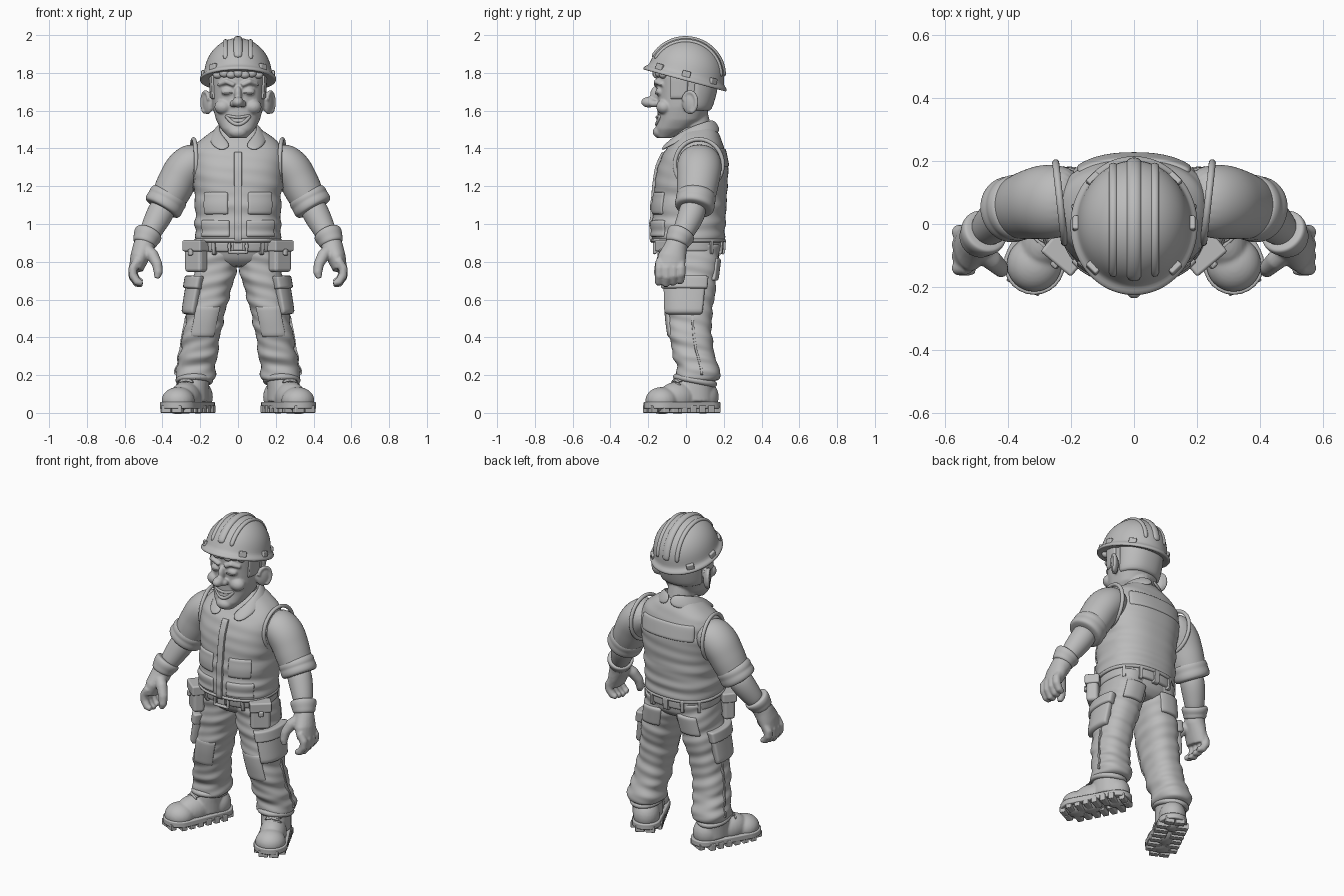
import bpy, bmesh
from math import sin, cos, pi, radians, sqrt, copysign
from mathutils import Vector, Matrix

if "Cube" in bpy.data.objects:
    bpy.data.objects.remove(bpy.data.objects["Cube"])

grey = bpy.data.materials.new("clay grey")
grey.use_nodes = True
grey.diffuse_color = (0.5, 0.5, 0.5, 1)
grey.node_tree.nodes["Principled BSDF"].inputs["Base Color"].default_value = (0.5, 0.5, 0.5, 1)


def make(name, bm, subd=0, voxel=0, solid=0, bevel=0, mirror=False, recalc=True):
    if recalc:
        bmesh.ops.recalc_face_normals(bm, faces=bm.faces[:])
    for f in bm.faces:
        f.smooth = True
    me = bpy.data.meshes.new(name)
    bm.to_mesh(me)
    bm.free()
    me.materials.append(grey)
    ob = bpy.data.objects.new(name, me)
    bpy.context.collection.objects.link(ob)
    if voxel:
        m = ob.modifiers.new("merge", "REMESH")
        m.mode, m.voxel_size, m.use_smooth_shade = "VOXEL", voxel, True
        m = ob.modifiers.new("soften", "SMOOTH")
        m.factor, m.iterations = 0.5, 5
    if solid:
        m = ob.modifiers.new("thickness", "SOLIDIFY")
        m.thickness, m.offset = solid, 0
    if bevel:
        m = ob.modifiers.new("round", "BEVEL")
        m.width, m.segments, m.harden_normals = bevel, 3, True
    if subd:
        ob.modifiers.new("smooth", "SUBSURF").levels = subd
        ob.modifiers["smooth"].render_levels = subd
    if mirror:
        ob.modifiers.new("mirror", "MIRROR").use_clip = False
    return ob


def skin(bm, rings, cap=True, closed=False):
    n = len(rings[0])
    vs = [[bm.verts.new(p) for p in r] for r in rings]
    pairs = list(zip(vs, vs[1:])) + ([(vs[-1], vs[0])] if closed else [])
    for a, b in pairs:
        for i in range(n):
            j = (i + 1) % n
            bm.faces.new((a[i], a[j], b[j], b[i]))
    if cap and not closed:
        bm.faces.new(vs[0][::-1])
        bm.faces.new(vs[-1])


def tube(bm, pts, n=16, closed=False, ref=(0, 1, 0)):
    # Points are x, y, z, side radius and optional radius along ref
    c = [Vector(p[:3]) for p in pts]
    rings = []
    for k, p in enumerate(pts):
        last = len(pts) - 1
        if closed:
            t = c[(k + 1) % len(c)] - c[k - 1]
        else:
            t = c[min(k + 1, last)] - c[max(k - 1, 0)]
        t.normalize()
        u = Vector(ref)
        u = (u - t * u.dot(t)).normalized()
        v = t.cross(u)
        rings.append([c[k] + v * p[3] * cos(2 * pi * i / n) + u * p[-1] * sin(2 * pi * i / n) for i in range(n)])
    skin(bm, rings, closed=closed)


def blob(bm, c, r, turn=0):
    m = Matrix.Translation(c) @ Matrix.Rotation(turn, 4, "Z") @ Matrix.Diagonal((*r, 1))
    bmesh.ops.create_uvsphere(bm, u_segments=24, v_segments=14, radius=1, matrix=m)


def box(bm, c, size, turn=0):
    m = Matrix.Translation(c) @ Matrix.Rotation(turn, 4, "Z") @ Matrix.Diagonal((*size, 1))
    bmesh.ops.create_cube(bm, size=1, matrix=m)


def surf(prof, a, z, lift=0, p=2.4):
    # Point on a body whose rows are z, centre x, radius x, centre y, radius y
    k = 0
    while k < len(prof) - 2 and z > prof[k + 1][0]:
        k += 1
    f = (z - prof[k][0]) / (prof[k + 1][0] - prof[k][0])
    xc, rx, yc, ry = [s + (e - s) * f for s, e in zip(prof[k][1:], prof[k + 1][1:])]
    bend = lambda v: copysign(abs(v) ** (2 / p), v)
    return Vector((xc + (rx + lift) * bend(cos(a)), yc + (ry + lift) * bend(sin(a)), z))


def loft(bm, prof, fold=0, n=40):
    z0, z1 = prof[0][0], prof[-1][0]
    rows = int((z1 - z0) / 0.016)
    rings = []
    for r in range(rows + 1):
        z = z0 + (z1 - z0) * r / rows
        rings.append([surf(prof, a, z, fold * sin(2 * a + 70 * z) * sin(a + 23 * z))
                      for a in (2 * pi * i / n for i in range(n))])
    skin(bm, rings)


def panel(name, prof, a0, a1, z0, z1, lift, mirror=False, nu=14, nv=6):
    bm = bmesh.new()
    a0, a1 = radians(a0), radians(a1)
    g = [[bm.verts.new(surf(prof, a0 + (a1 - a0) * i / nu, z0 + (z1 - z0) * j / nv, (lift - 0.02) / 2))
          for i in range(nu + 1)] for j in range(nv + 1)]
    for j in range(nv):
        for i in range(nu):
            bm.faces.new((g[j][i], g[j][i + 1], g[j + 1][i + 1], g[j + 1][i]))
    bmesh.ops.remove_doubles(bm, verts=bm.verts[:], dist=0.0005)
    return make(name, bm, solid=lift + 0.02, subd=1, mirror=mirror, recalc=False)


# Head with face, ears and neck merged into one skin
head = [(1.455, 0, .045, -.115, .035), (1.5, 0, .088, -.07, .092), (1.55, 0, .116, -.03, .12),
        (1.62, 0, .134, -.01, .14), (1.7, 0, .14, 0, .153), (1.78, 0, .145, .003, .16), (1.86, 0, .12, .005, .13)]
bm = bmesh.new()
loft(bm, head)
tube(bm, [(0, .03, 1.6, .08, .08), (0, .05, 1.5, .08, .085), (0, .07, 1.4, .1, .1)], 24)
blob(bm, (0, -.195, 1.645), (.031, .043, .029))
blob(bm, (0, -.16, 1.685), (.02, .03, .045))
blob(bm, (0, -.14, 1.487), (.05, .036, .033))
for s in (-1, 1):
    blob(bm, (s * .024, -.17, 1.637), (.021, .028, .019))
    blob(bm, (s * .078, -.115, 1.62), (.047, .043, .04))
    blob(bm, (s * .055, -.138, 1.7), (.035, .024, .022))
    tube(bm, [(s * .02, -.16, 1.735, .012), (s * .06, -.158, 1.755, .015), (s * .105, -.125, 1.738, .01)], 10)
    blob(bm, (s * .16, .02, 1.64), (.02, .044, .06), s * -.5)
    rim = [(s * (.172 + .018 * cos(t)), .02 + .036 * cos(t), 1.645 + .055 * sin(t), .011)
           for t in (radians(a) for a in range(-80, 171, 25))]
    tube(bm, rim, 10, ref=(1, 0, 0))
make("head", bm, voxel=.006)

# Smile, closed eye creases and hair
bm = bmesh.new()
for z, rise, r in ((1.565, .012, .008), (1.527, .05, .011)):
    tube(bm, [(x, -.03 - .124 * sqrt(1 - (x / .116) ** 2), z + rise * (x / .065) ** 2, r)
              for x in (-.065 + .013 * i for i in range(11))], 10)
make("lips", bm, subd=1)
panel("teeth", head, -110, -70, 1.535, 1.565, .005)
bm = bmesh.new()
tube(bm, [(.026, -.157, 1.695, .004), (.055, -.163, 1.688, .005), (.085, -.146, 1.693, .004)], 8)
make("eye_creases", bm, subd=1, mirror=True)
panel("hair_back", head, 12, 168, 1.6, 1.8, .012)
panel("sideburns", head, -28, 2, 1.66, 1.8, .01, mirror=True)
bm = bmesh.new()
for i in range(7):
    x = -.108 + .036 * i
    blob(bm, (x, -.158 * sqrt(1 - (x / .17) ** 2), 1.79 + .006 * (i % 2)), (.026, .02, .02))
make("hair_fringe", bm)

# Hard hat: dome with flared brim, ridges and strap blocks
tilt = Matrix.Translation((0, -.003, 1.775)) @ Matrix.Rotation(radians(-15), 4, "X")
bm = bmesh.new()
rows = [(.93, -.004), (1.1, -.02), (1.13, -.012), (1.125, 0), (1.03, .012)]
rows += [(cos(t), .018 + .192 * sin(t)) for t in (radians(d) for d in (3, 15, 28, 41, 54, 66, 76, 84, 88))]
skin(bm, [[Vector((.18 * s * cos(a), .203 * s * sin(a), z)) for a in (2 * pi * i / 48 for i in range(48))]
          for s, z in rows])
bm.transform(tilt)
make("helmet_shell", bm, subd=1)
bm = bmesh.new()
for x, w, h in ((0, .024, .014), (.066, .014, .011), (-.066, .014, .011)):
    k = sqrt(1 - (x / .18) ** 2)
    tube(bm, [(x, .2 * k * cos(t), .014 + .194 * k * sin(t), h, w)
              for t in (radians(d) for d in range(12, 169, 12))], 12, ref=(1, 0, 0))
bm.transform(tilt)
make("helmet_ridges", bm, subd=1)
bm = bmesh.new()
for a in (0, 45, 135, 180, 225, 315):
    t = radians(a)
    box(bm, (.184 * cos(t), .207 * sin(t), .018), (.022, .045, .036), t)
bm.transform(tilt)
make("helmet_strap_blocks", bm, bevel=.006)

# Vest
vest = [(.905, 0, .222, .012, .188), (.93, 0, .232, .012, .198), (.965, 0, .222, .013, .191),
        (1.0, 0, .235, .014, .2), (1.04, 0, .222, .016, .191), (1.1, 0, .233, .02, .199),
        (1.15, 0, .226, .022, .192), (1.19, 0, .236, .026, .195), (1.3, 0, .248, .036, .189),
        (1.38, 0, .247, .046, .163), (1.43, 0, .22, .056, .137), (1.48, 0, .155, .066, .108), (1.52, 0, .09, .07, .08)]
bm = bmesh.new()
loft(bm, vest, .003)
make("vest", bm, subd=1)
panel("vest_front_placket", vest, -93, -87, .9, 1.38, .012, nv=20)
panel("vest_chest_pockets", vest, -80, -42, 1.05, 1.17, .009, mirror=True)
panel("vest_waist_pockets", vest, -82, -36, .93, 1.02, .009, mirror=True)
panel("vest_hem", vest, 0, 360, .905, .925, .007, nu=48, nv=2)
panel("vest_back_yoke", vest, 45, 135, 1.3, 1.4, .006)
bm = bmesh.new()
tube(bm, [(.235 + .014 * cos(t), .068 + .128 * cos(t), 1.315 + .135 * sin(t), .012, .012)
          for t in (2 * pi * i / 24 for i in range(24))], 10, True, (1, 0, 0))
make("vest_armhole_trim", bm, subd=1, mirror=True)

# Shirt collar
bm = bmesh.new()
top = [(0, .15, 1.555), (.075, .12, 1.55), (.105, .03, 1.52), (.085, -.055, 1.47), (.022, -.115, 1.41)]
low = [(0, .19, 1.485), (.115, .15, 1.475), (.16, .03, 1.46), (.145, -.08, 1.42), (.095, -.145, 1.38)]
t, b = [[bm.verts.new(p) for p in row] for row in (top, low)]
for i in range(4):
    bm.faces.new((t[i], t[i + 1], b[i + 1], b[i]))
make("shirt_collar", bm, solid=.022, subd=2, mirror=True, recalc=False)

# Sleeves, rolled cuffs and forearms
bm = bmesh.new()
tube(bm, [(.17, .07, 1.36, .07, .09), (.235, .072, 1.335, .105, .118), (.29, .07, 1.285, .108, .12),
          (.318, .065, 1.235, .102, .113), (.338, .06, 1.195, .102, .11), (.365, .053, 1.14, .096, .102),
          (.385, .05, 1.11, .09, .095)], 24)
make("sleeves", bm, subd=2, mirror=True)
bm = bmesh.new()
tube(bm, [(.357, .055, 1.165, .085), (.361, .054, 1.158, .102), (.372, .052, 1.137, .108), (.38, .05, 1.122, .103),
          (.39, .047, 1.105, .108), (.403, .043, 1.082, .104), (.406, .042, 1.077, .08)], 24)
make("sleeve_cuffs", bm, subd=2, mirror=True)
bm = bmesh.new()
tube(bm, [(.38, .05, 1.12, .07), (.415, .03, 1.05, .073), (.45, 0, .985, .063), (.485, -.035, .91, .05)], 20)
make("forearms", bm, subd=2, mirror=True)

# Work gloves
bm = bmesh.new()
tube(bm, [(.482, -.035, .93, .055, .055), (.5, -.055, .875, .058, .062), (.522, -.075, .82, .05, .076),
          (.54, -.085, .76, .038, .074)], 20)
for i in range(4):
    y, d = -.14 + .038 * i, .008 * abs(i - 1)
    tube(bm, [(.53, y, .81, .022), (.557, y, .765, .024), (.556, y, .72 + d, .024),
              (.533, y - .004, .685 + d, .022), (.505, y - .006, .677 + d, .015)], 12)
tube(bm, [(.495, -.08, .875, .032), (.452, -.115, .835, .033), (.427, -.138, .785, .028),
          (.422, -.147, .74, .024), (.43, -.15, .712, .014)], 12)
make("gloves", bm, voxel=.0065, mirror=True)
bm = bmesh.new()
tube(bm, [(.47, -.02, .957, .06), (.471, -.021, .955, .076), (.481, -.032, .935, .077), (.488, -.04, .918, .068),
          (.496, -.048, .896, .066), (.498, -.05, .89, .05)], 20)
make("glove_cuffs", bm, subd=2, mirror=True)

# Trousers
leg = [(.165, .225, .09, .066, .105), (.185, .227, .106, .066, .117), (.225, .226, .108, .064, .117),
       (.255, .217, .096, .058, .106), (.295, .211, .106, .046, .115), (.33, .206, .098, .036, .109),
       (.4, .195, .1, .024, .115), (.5, .175, .1, .015, .12), (.6, .155, .105, .02, .13),
       (.7, .132, .112, .025, .137), (.8, .112, .112, .03, .145), (.9, .1, .108, .03, .15)]
hips = [(.77, 0, .13, .03, .1), (.81, 0, .195, .028, .145), (.86, 0, .203, .022, .16), (.93, 0, .205, .018, .168)]
bm = bmesh.new()
loft(bm, leg, .007)
make("trouser_legs", bm, subd=1, mirror=True)
bm = bmesh.new()
loft(bm, hips)
make("trouser_seat", bm, subd=1)
panel("cargo_pockets", leg, -62, 28, .52, .7, .03, mirror=True)
panel("cargo_pocket_flaps", leg, -66, 32, .655, .725, .042, mirror=True)
panel("knee_patches", leg, -128, -58, .4, .57, .007, mirror=True)
panel("back_pockets", leg, 55, 115, .7, .82, .01, mirror=True)
panel("trouser_side_seams", leg, 4, 9, .2, .52, .007, mirror=True, nv=20)

# Tool belt with loops, buckle and pouches
panel("belt", hips, 0, 360, .853, .912, .016, nu=56, nv=4)
for a in (35, 65, 90, 115, 145, 238, 302):
    panel("belt_loop", hips, a - 3, a + 3, .84, .922, .026)
bm = bmesh.new()
tube(bm, [(x, -.165, z, .011) for x, z in ((-.045, .85), (0, .85), (.045, .85), (.045, .883),
     (.045, .915), (0, .915), (-.045, .915), (-.045, .883))], 8, True)
box(bm, (0, -.16, .883), (.05, .02, .045))
make("belt_buckle", bm, bevel=.004)
bm = bmesh.new()
box(bm, (.222, -.095, .825), (.115, .07, .16), radians(40))
make("tool_pouches", bm, bevel=.02, mirror=True)
bm = bmesh.new()
box(bm, (.222, -.095, .885), (.127, .085, .06), radians(40))
box(bm, (.252, -.13, .85), (.03, .02, .035), radians(40))
make("tool_pouch_flaps", bm, bevel=.01, mirror=True)

# Boots: merged uppers, padded collars, laces, welted soles and lugs
toe, heel = Vector((.317, -.128, 0)), Vector((.205, .1, 0))
along = (heel - toe).normalized()
across = Vector((-along.y, along.x, 0))
yaw = radians(26)
bm = bmesh.new()
blob(bm, toe + Vector((0, 0, .065)), (.088, .088, .072), yaw)
blob(bm, (.277, -.045, .08), (.078, .11, .085), yaw)
blob(bm, (.212, .09, .085), (.078, .085, .09), yaw)
tube(bm, [(.235, .045, .06, .08, .1), (.235, .045, .13, .08, .1), (.228, .055, .23, .085, .1)], 24)
make("boots", bm, voxel=.007, mirror=True)
bm = bmesh.new()
tube(bm, [(.231 + .085 * cos(t), .048 + .102 * sin(t), .172 - .02 * sin(t), .017)
          for t in (2 * pi * i / 24 for i in range(24))], 10, True, (0, 0, 1))
make("boot_collars", bm, subd=1, mirror=True)
bm = bmesh.new()
for i in range(4):
    c = Vector((.288, -.075, .163)).lerp(Vector((.25, -.045, .215)), i / 3)
    for s in (-1, 1):
        e = across * .048 * s
        tube(bm, [(*(c - e + Vector((0, .012, -.022))), .007), (*c, .008),
                  (*(c + e + Vector((0, .03, -.015))), .007)], 8)
make("boot_laces", bm, subd=1, mirror=True)
bm = bmesh.new()
for z in (.022, .058):
    for c, r in ((toe, .097), (heel, .083)):
        for i in range(24):
            a = 2 * pi * i / 24
            bm.verts.new(c + Vector((r * cos(a), r * sin(a), z)))
hull = bmesh.ops.convex_hull(bm, input=bm.verts[:])
bmesh.ops.delete(bm, geom=[v for v in bm.verts if not v.link_faces], context="VERTS")
bmesh.ops.dissolve_limit(bm, angle_limit=.02, verts=bm.verts[:], edges=bm.edges[:])
make("boot_soles", bm, bevel=.007, mirror=True)
bm = bmesh.new()
for i in range(8):
    w = .03 if i in (0, 7) else .052
    for s in (-1, 1):
        c = toe + along * (-.068 + .053 * i) + across * s * w
        box(bm, c + Vector((0, 0, .02)), (.078 if w > .04 else .055, .036, .04), yaw)
make("boot_lugs", bm, bevel=.005, mirror=True)
